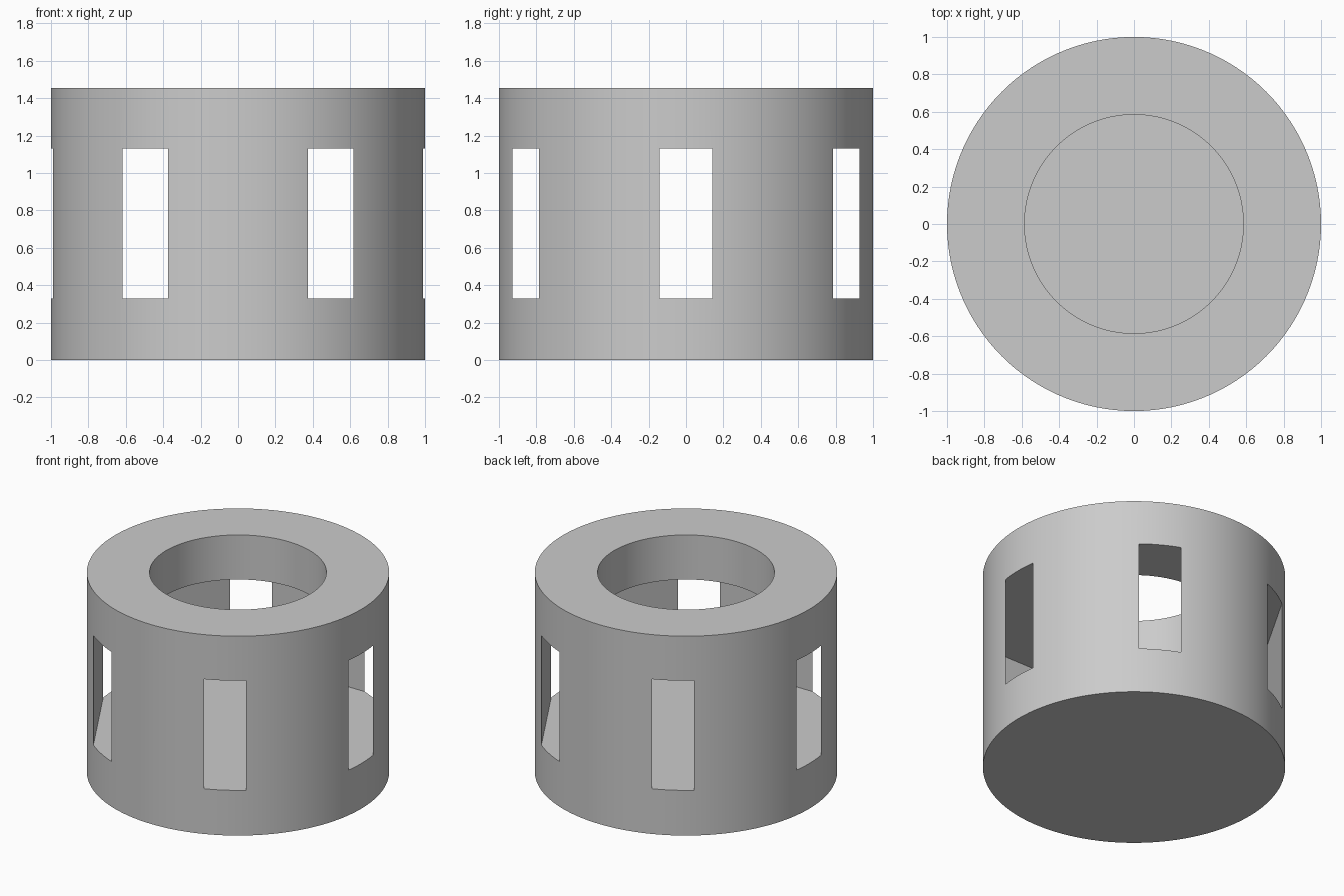
import bpy
import bmesh
from math import cos, sin, tau

default_cube = bpy.data.objects.get("Cube")
if default_cube:
    bpy.data.objects.remove(default_cube, do_unlink=True)

HEIGHT = 1.455
FLOOR, CEILING = 0.33, 1.13
BORE_RADIUS = 0.585
CAVITY_RADIUS = 1.071  # corners poke through the wall and open the windows

grey = bpy.data.materials.new("plain grey")
grey.use_nodes = True
colour = (0.6, 0.6, 0.6, 1.0)
grey.diffuse_color = colour
grey.node_tree.nodes["Principled BSDF"].inputs["Base Color"].default_value = colour


def prism(name, radius, sides, bottom, top):
    """Upright regular prism with its first corner on +x."""
    bm = bmesh.new()
    ring = [bm.verts.new((radius * cos(tau * i / sides),
                          radius * sin(tau * i / sides), bottom))
            for i in range(sides)]
    base = bm.faces.new(ring)
    grown = bmesh.ops.extrude_face_region(bm, geom=[base], use_keep_orig=True)
    lifted = [v for v in grown["geom"] if isinstance(v, bmesh.types.BMVert)]
    bmesh.ops.translate(bm, verts=lifted, vec=(0, 0, top - bottom))
    bmesh.ops.recalc_face_normals(bm, faces=bm.faces)
    mesh = bpy.data.meshes.new(name)
    bm.to_mesh(mesh)
    bm.free()
    mesh.materials.append(grey)
    obj = bpy.data.objects.new(name, mesh)
    bpy.context.collection.objects.link(obj)
    return obj


# Solid round body
body = prism("windowed_ring_body", 1.0, 120, 0, HEIGHT)

# Hexagonal cavity with six windows, then the round bore through the top
cutters = [
    prism("cavity_cutter", CAVITY_RADIUS, 6, FLOOR, CEILING),
    prism("bore_cutter", BORE_RADIUS, 96, CEILING - 0.2, HEIGHT + 0.2),
]

bpy.ops.object.select_all(action="DESELECT")
bpy.context.view_layer.objects.active = body
body.select_set(True)
for cutter in cutters:
    cutter.hide_render = True
    cut = body.modifiers.new(cutter.name, "BOOLEAN")
    cut.operation = "DIFFERENCE"
    cut.solver = "EXACT"
    cut.object = cutter
    bpy.ops.object.modifier_apply(modifier=cut.name)
    bpy.data.objects.remove(cutter, do_unlink=True)

# Smooth round walls with crisp rims
bpy.ops.object.shade_smooth_by_angle(angle=0.5)
